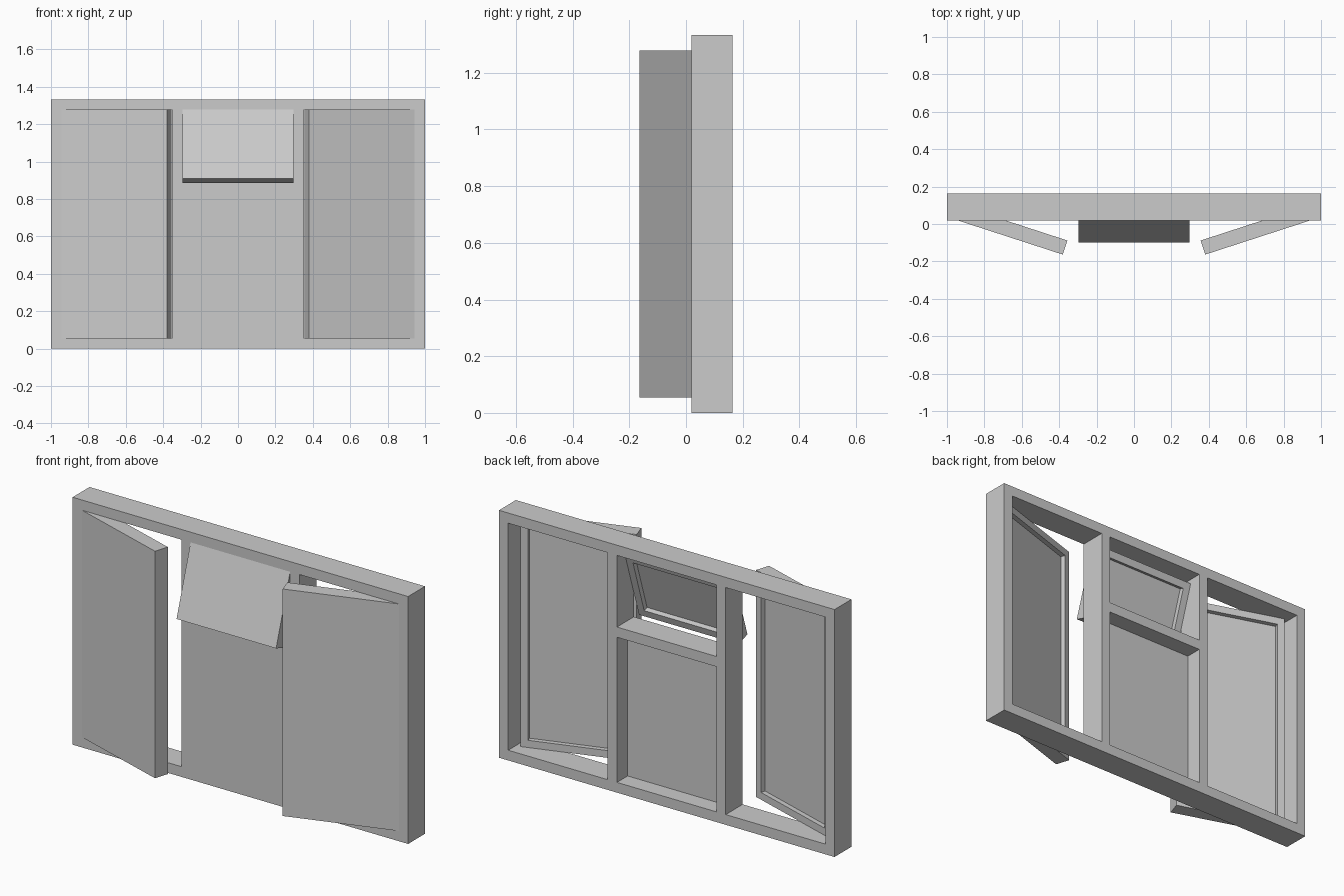
import bpy
import bmesh
from math import radians
from mathutils import Matrix, Vector

if "Cube" in bpy.data.objects:
    bpy.data.objects.remove(bpy.data.objects["Cube"], do_unlink=True)

# Overall sizes
HEIGHT = 1.333
FRONT, BACK = 0.02, 0.164
BAR = 0.055                       # width of every frame bar
BAY = (2 - 4 * BAR) / 3           # three equal bays
LEAF = 0.079                      # sash thickness
PANE = 0.053                      # panel thickness
TRANSOM = 0.837                   # underside of the transom
TOP = HEIGHT - BAR
OPEN = radians(18)

grey = bpy.data.materials.new("light_grey")
grey.use_nodes = True
colour = (0.6, 0.6, 0.6, 1)
grey.diffuse_color = colour
grey.node_tree.nodes["Principled BSDF"].inputs["Base Color"].default_value = colour


def add_object(name, bm):
    bmesh.ops.recalc_face_normals(bm, faces=bm.faces)
    mesh = bpy.data.meshes.new(name)
    bm.to_mesh(mesh)
    bm.free()
    mesh.materials.append(grey)
    obj = bpy.data.objects.new(name, mesh)
    bpy.context.collection.objects.link(obj)
    return obj


def box(low, high):
    bm = bmesh.new()
    low, high = Vector(low), Vector(high)
    bmesh.ops.create_cube(bm, size=1, matrix=Matrix.Translation((low + high) / 2)
                          @ Matrix.Diagonal((*(high - low), 1)))
    return bm


def sash(name, low, high, hinge, rotation):
    """Board with a flush front and a recessed panel on its back."""
    bm = box(low, high)
    bm.normal_update()
    back = max(bm.faces, key=lambda f: f.normal.y)
    bmesh.ops.inset_region(bm, faces=[back], thickness=BAR)
    recess = bmesh.ops.extrude_face_region(bm, geom=[back])["geom"]
    bmesh.ops.translate(bm, vec=(0, PANE - LEAF, 0),
                        verts=[v for v in recess if isinstance(v, bmesh.types.BMVert)])
    if back.is_valid:
        bm.faces.remove(back)
    obj = add_object(name, bm)
    obj.location = hinge
    obj.rotation_euler = rotation
    return obj


# Frame: solid cells of a grid, extruded to full depth
half = BAY / 2
xs = [-1, -1 + BAR, -half - BAR, -half, half, half + BAR, 1 - BAR, 1]
zs = [0, BAR, TRANSOM, TRANSOM + BAR, TOP, HEIGHT]
bm = bmesh.new()
for i in range(len(xs) - 1):
    for j in range(len(zs) - 1):
        side_bay = i in (1, 5) and 0 < j < 4
        middle_bay = i == 3 and j in (1, 3)
        if side_bay or middle_bay:
            continue
        corners = [(i, j), (i + 1, j), (i + 1, j + 1), (i, j + 1)]
        bm.faces.new([bm.verts.new((xs[a], FRONT, zs[b])) for a, b in corners])
bmesh.ops.remove_doubles(bm, verts=bm.verts, dist=0.0001)
depth = bmesh.ops.extrude_face_region(bm, geom=bm.faces[:], use_keep_orig=True)["geom"]
bmesh.ops.translate(bm, vec=(0, BACK - FRONT, 0),
                    verts=[v for v in depth if isinstance(v, bmesh.types.BMVert)])
add_object("window_frame", bm)

# Fixed lower panel, flush with the front
add_object("fixed_panel", box((-half, FRONT, BAR), (half, FRONT + PANE, TRANSOM)))

# Side sashes, hinged at the outer front edges
for name, s in (("left_sash", 1), ("right_sash", -1)):
    sash(name, (min(0, -s * BAY), 0, 0), (max(0, -s * BAY), LEAF, TOP - BAR),
         (s * (1 - BAR), FRONT, BAR), (0, 0, s * OPEN))

# Top sash, hinged at its upper front edge
sash("top_sash", (-half, 0, TRANSOM + BAR - TOP), (half, LEAF, 0),
     (0, FRONT, TOP), (-OPEN, 0, 0))
